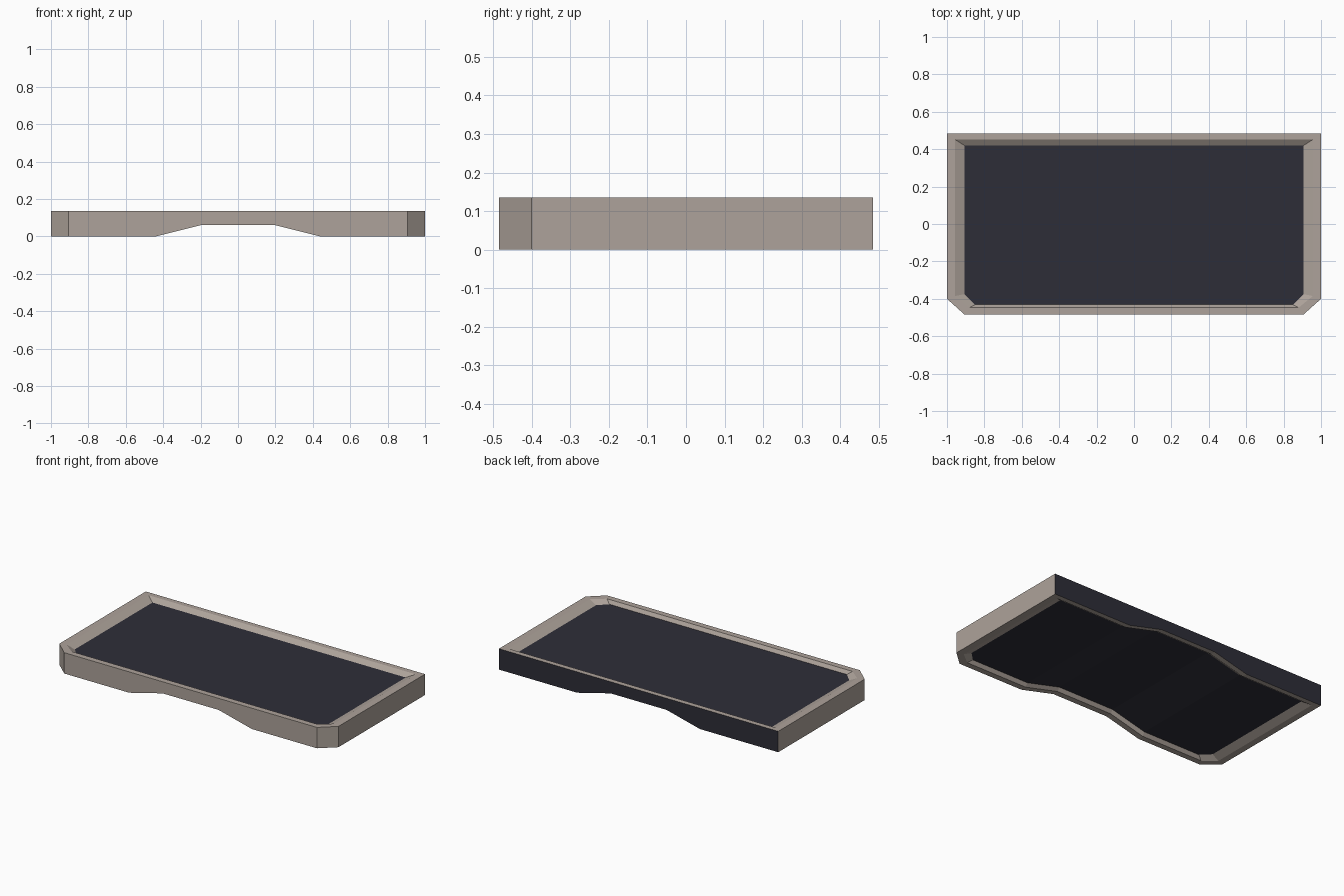
import bpy, bmesh

if "Cube" in bpy.data.objects:
    bpy.data.objects.remove(bpy.data.objects["Cube"])

HEIGHT, ARCH, RECESS = 0.135, 0.06, 0.022
BREAKS = [-0.44, -0.2, 0.2, 0.44]          # x positions where the underside bends


def material(name, rgb):
    m = bpy.data.materials.new(name)
    m.diffuse_color = (*rgb, 1)
    m.use_nodes = True
    m.node_tree.nodes["Principled BSDF"].inputs["Base Color"].default_value = m.diffuse_color
    return m


TAUPE = material("warm taupe", (0.42, 0.365, 0.325))
DARK = material("dark slate", (0.027, 0.027, 0.039))


def underside(x):
    """Height of the arched underside at x."""
    t = (0.44 - abs(x)) / 0.24
    return ARCH * min(1.0, max(0.0, t))


def outline(side, back, front, corner_x, corner_y):
    """Counter-clockwise outline with cut front corners and bend points."""
    pts = [(-corner_x, front)] + [(x, front) for x in BREAKS]
    pts += [(corner_x, front), (side, corner_y), (side, back)]
    pts += [(x, back) for x in reversed(BREAKS)]
    return pts + [(-side, back), (-side, corner_y)]


OUTER = outline(1.0, 0.485, -0.485, 0.905, -0.40)
RIM = outline(0.957, 0.452, -0.447, 0.88, -0.385)
PANEL = outline(0.907, 0.42, -0.431, 0.85, -0.375)


def ring(bm, pts, top, depth):
    return [bm.verts.new((x, y, HEIGHT - depth if top else underside(x) + depth))
            for x, y in pts]


def bridge(bm, a, b):
    n = len(a)
    return [bm.faces.new((a[i], a[(i + 1) % n], b[(i + 1) % n], b[i])) for i in range(n)]


def finish(bm, name, mats):
    me = bpy.data.meshes.new(name)
    bm.to_mesh(me)
    bm.free()
    for m in mats:
        me.materials.append(m)
    bpy.context.collection.objects.link(bpy.data.objects.new(name, me))


# Frame: outer wall, flat rims and sloped inner edges above and below
bm = bmesh.new()
rings = [ring(bm, PANEL, False, RECESS), ring(bm, RIM, False, 0),
         ring(bm, OUTER, False, 0), ring(bm, OUTER, True, 0),
         ring(bm, RIM, True, 0), ring(bm, PANEL, True, RECESS)]
for a, b in zip(rings, rings[1:]):
    bridge(bm, a, b)
bm.normal_update()
for f in bm.faces:                          # the back wall is dark
    if f.normal.y > 0.9 and f.calc_center_median().y > 0.48:
        f.material_index = 1
finish(bm, "tray_frame", [TAUPE, DARK])

# Recessed panels: strips between the matching front and back bend points
for name, top in (("top_panel", True), ("underside_panel", False)):
    bm = bmesh.new()
    v = ring(bm, PANEL, top, RECESS)
    faces = [(v[0], v[1], v[11], v[12], v[13])]
    faces += [(v[i], v[i + 1], v[11 - i], v[12 - i]) for i in (1, 2, 3)]
    faces.append((v[4], v[5], v[6], v[7], v[8]))
    for f in faces:
        bm.faces.new(f if top else f[::-1])
    finish(bm, name, [DARK])
